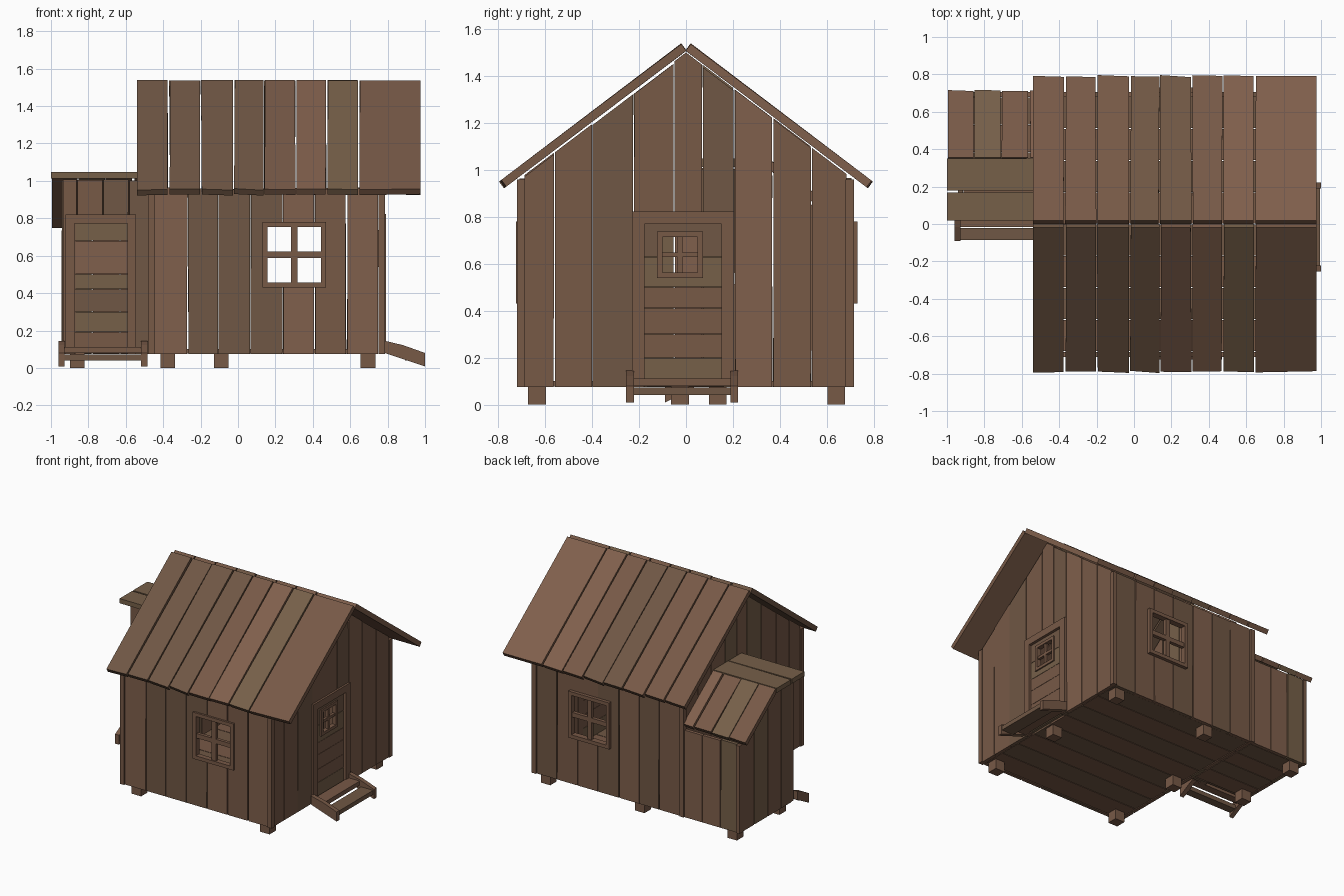
import bpy, bmesh, random
from mathutils import Vector

if "Cube" in bpy.data.objects:
    bpy.data.objects.remove(bpy.data.objects["Cube"])

random.seed(4)

# Four weathered wood shades
SHADES = [(0.185, 0.100, 0.062), (0.160, 0.095, 0.058), (0.215, 0.115, 0.072), (0.180, 0.115, 0.066)]
MATS = []
for i, c in enumerate(SHADES):
    m = bpy.data.materials.new(f"wood_{i}")
    m.diffuse_color = (*c, 1)
    m.use_nodes = True
    m.node_tree.nodes["Principled BSDF"].inputs["Base Color"].default_value = m.diffuse_color
    MATS.append(m)


def on_x(u, z, d): return Vector((d, u, z))   # wall facing along x, u = y
def on_y(u, z, d): return Vector((u, d, z))   # wall facing along y, u = x
def jit(a): return random.uniform(-a, a)


class Part:
    """Collects planks into one named object."""
    def __init__(self, name):
        self.name, self.bm = name, bmesh.new()

    def prism(self, pts, off, shade=None):
        s = random.choice([0, 0, 1, 2, 3]) if shade is None else shade
        lo = [self.bm.verts.new(p) for p in pts]
        hi = [self.bm.verts.new(Vector(p) + Vector(off)) for p in pts]
        n = len(lo)
        fs = [self.bm.faces.new(lo), self.bm.faces.new(hi[::-1])]
        fs += [self.bm.faces.new((lo[i], lo[(i + 1) % n], hi[(i + 1) % n], hi[i])) for i in range(n)]
        for f in fs:
            f.material_index = s

    def slab(self, fn, pts, d0, d1, shade=None):
        self.prism([fn(u, z, d0) for u, z in pts], fn(0, 0, d1 - d0), shade)

    def box(self, fn, u0, u1, z0, z1, d0, d1, shade=None):
        self.slab(fn, [(u0, z0), (u1, z0), (u1, z1), (u0, z1)], d0, d1, shade)

    def done(self, hole=None):
        bmesh.ops.recalc_face_normals(self.bm, faces=self.bm.faces)
        me = bpy.data.meshes.new(self.name)
        self.bm.to_mesh(me)
        ob = bpy.data.objects.new(self.name, me)
        bpy.context.collection.objects.link(ob)
        for m in MATS:
            me.materials.append(m)
        if hole:   # cut an opening and bake it in
            cut = Part("cutter")
            cut.box(*hole, shade=0)
            c = cut.done()
            c.hide_render = True
            mod = ob.modifiers.new("opening", 'BOOLEAN')
            mod.object, mod.operation, mod.solver = c, 'DIFFERENCE', 'EXACT'
            dg = bpy.context.evaluated_depsgraph_get()
            ob.data = bpy.data.meshes.new_from_object(ob.evaluated_get(dg))
            ob.modifiers.clear()
            bpy.data.objects.remove(c)
        return ob


def wall(name, fn, edges, d0, d1, top, kinks=(), hole=None):
    """Vertical planks between edges, cut to a top line."""
    p = Part(name)
    for a, b in zip(edges, edges[1:]):
        g = [random.uniform(0.0008, 0.005) for _ in range(4)]
        ks = [k for k in kinks if a + 0.01 < k < b - 0.01]
        drop = random.uniform(0, 0.012)
        tops = [(u, top(u) - drop) for u in [b - g[1]] + ks[::-1] + [a + g[0]]]
        p.slab(fn, [(a + g[2], 0.075), (b - g[3], 0.075)] + tops, d0, d1)
    p.done(hole and (fn, *hole, min(d0, d1) - 0.1, max(d0, d1) + 0.1))


def frame(name, fn, u0, u1, z0, z1, w, d0, d1, bars=0, sill=True):
    """Rectangular trim, optionally with a cross of bars."""
    p = Part(name)
    p.box(fn, u0, u0 + w, z0, z1, d0, d1, 0)
    p.box(fn, u1 - w, u1, z0, z1, d0, d1, 0)
    p.box(fn, u0 + w, u1 - w, z1 - w, z1, d0, d1, 0)
    if sill:
        p.box(fn, u0 + w, u1 - w, z0, z0 + w, d0, d1, 0)
    if bars:
        um, zm, e = (u0 + u1) / 2, (z0 + z1) / 2, (d1 - d0) * 0.2
        p.box(fn, um - bars / 2, um + bars / 2, z0 + w, z1 - w, d0 + e, d1 - e, 0)
        p.box(fn, u0 + w, um - bars / 2, zm - bars / 2, zm + bars / 2, d0 + e, d1 - e, 0)
        p.box(fn, um + bars / 2, u1 - w, zm - bars / 2, zm + bars / 2, d0 + e, d1 - e, 0)
    p.done()


def door(name, fn, u0, u1, zs, d0, d1, hole=None):
    p = Part(name)
    for a, b in zip(zs, zs[1:]):
        p.box(fn, u0, u1, a + 0.001, b - 0.001, d0, d1)
    p.done(hole and (fn, *hole, d0 - 0.1, d1 + 0.1))


def steps(name, run, u0, u1, d0, d1):
    """Sloping stringers with two treads; run maps (distance, z, side)."""
    p = Part(name)
    L = d1 - d0
    for s in (u0, u1 - 0.033):
        p.slab(run, [(d0, 0.08), (d1, 0.008), (d1, 0.08), (d0 + L * 0.45, 0.122), (d0, 0.145)], s, s + 0.033, 0)
    p.box(run, d0, d0 + L * 0.45, 0.08, 0.112, u0 + 0.033, u1 - 0.033, 0)
    p.box(run, d0 + L * 0.5, d1 - L * 0.03, 0.04, 0.072, u0 + 0.033, u1 - 0.033, 1)
    p.done()


# Main cabin walls
gable = lambda y: 1.502 - 0.756 * abs(y)
eave = lambda x: 0.965
X = [-0.445, -0.27, -0.105, 0.065, 0.24, 0.41, 0.58, 0.752]
Y = [-0.69, -0.56, -0.40, -0.225, -0.05, 0.07, 0.205, 0.37, 0.535, 0.685]
WIN = (0.15, 0.45, 0.45, 0.76)
wall("front_wall", on_y, X, -0.71, -0.685, eave, hole=WIN)
wall("back_wall", on_y, X, 0.68, 0.705, eave, hole=WIN)
wall("right_gable_wall", on_x, Y, 0.752, 0.777, gable, (0,), (-0.18, 0.16, 0.0, 0.775))
wall("left_gable_wall", on_x, Y, -0.47, -0.445, gable, (0,))

# Corner posts
p = Part("corner_posts")
for x in (-0.48, 0.75):
    for y in (-0.72, 0.68):
        p.box(on_y, x, x + 0.035, 0.075, 0.96, y, y + 0.035, 0)
p.box(on_y, -0.945, -0.915, 0.075, 0.735, 0.68, 0.713, 0)
p.done()

# Windows on the front and back
frame("front_window", on_y, 0.13, 0.47, 0.43, 0.78, 0.027, -0.725, -0.685, 0.034)
frame("back_window", on_y, 0.13, 0.47, 0.43, 0.78, 0.027, 0.685, 0.73, 0.034)

# Main door with small window
frame("door_frame", on_x, -0.23, 0.205, 0.08, 0.822, 0.053, 0.75, 0.792, sill=False)
door("door", on_x, -0.177, 0.152, [0.085, 0.2, 0.3, 0.41, 0.5, 0.63, 0.77], 0.752, 0.771, (-0.11, 0.06, 0.555, 0.72))
frame("door_window", on_x, -0.123, 0.072, 0.54, 0.737, 0.022, 0.747, 0.781, 0.02)
steps("door_steps", lambda u, z, d: Vector((u, d, z)), -0.255, 0.222, 0.785, 1.0)

# Side annex walls
lean = lambda y: min(1.012, 0.998 - 0.74 * (y - 0.35))
AX = [-0.94, -0.86, -0.72, -0.585, -0.472]
wall("annex_front_wall", on_y, AX, 0.06, 0.085, lambda x: 1.012, hole=(-0.87, -0.585, 0.0, 0.775))
wall("annex_back_wall", on_y, [-0.918, -0.78, -0.63, -0.478], 0.68, 0.705, lambda x: 0.74)
wall("annex_side_wall", on_x, [0.086, 0.21, 0.37, 0.53, 0.68], -0.94, -0.915, lean, (0.335,))
frame("annex_door_frame", on_y, -0.922, -0.545, 0.075, 0.82, 0.047, 0.035, 0.085, sill=False)
door("annex_door", on_y, -0.876, -0.591, [0.085, 0.19, 0.3, 0.42, 0.5, 0.68, 0.775], 0.065, 0.082)
steps("annex_steps", lambda u, z, d: Vector((d, -u, z)), -0.96, -0.485, -0.045, 0.09)


# Sloped roof planks running from ridge to eave
def roof(name, edges, ridge, eave_pt, off):
    p = Part(name)
    r, e = Vector((0, *ridge)), Vector((0, *eave_pt))
    for i, (a, b) in enumerate(zip(edges, edges[1:])):
        first, last = i == 0, i == len(edges) - 2
        g = [random.uniform(0.001, 0.007) for _ in range(4)]
        if first:
            g[0] = g[3] = 0
        if last:
            g[1] = g[2] = 0
        k = [e + (r - e) * random.uniform(0, 0.016) for _ in range(2)]
        ax = lambda x, v: v + Vector((x, 0, 0))
        lift = Vector((0, 0, jit(0.003)))
        p.prism([ax(a + g[0], r) + lift, ax(b - g[1], r) + lift, ax(b - g[2], k[0]), ax(a + g[3], k[1])], off)
    p.done()


RX = [-0.54, -0.37, -0.2, -0.022, 0.138, 0.31, 0.475, 0.645, 0.975]
roof("roof_front", RX, (-0.02, 1.537), (-0.797, 0.95), (0, 0.021, -0.029))
roof("roof_back", RX, (0.02, 1.537), (0.797, 0.95), (0, -0.021, -0.029))
roof("annex_roof_slope", [-0.995, -0.855, -0.71, -0.56, -0.475], (0.355, 1.043), (0.716, 0.775), (0, -0.02, -0.028))
p = Part("annex_roof_top")
for a, b in ((0.018, 0.172), (0.178, 0.352)):
    p.prism([(-1, a + jit(.005), 1.013), (-0.475, a, 1.013), (-0.475, b, 1.013), (-1, b + jit(.005), 1.013)], (0, 0, 0.035), 3)
p.done()

# Floor boards
p = Part("floor")
for i in range(8):
    a = -0.68 + i * 0.17
    p.box(on_x, a + 0.002, a + 0.168, 0.076, 0.1, -0.44, 0.748, i % 2)
for i in range(4):
    a = 0.09 + i * 0.147
    p.box(on_x, a + 0.002, a + 0.145, 0.076, 0.1, -0.912, -0.475, i % 2)
p.done()

# Foundation blocks
p = Part("foundation_blocks")
for x, y in ((-0.375, -0.635), (0.695, -0.635), (0.695, -0.025), (0.695, 0.64), (-0.375, -0.025),
             (-0.09, 0.64), (-0.86, 0.64), (-0.86, 0.135)):
    p.box(on_y, x - 0.039, x + 0.039, 0, 0.077, y - 0.038, y + 0.038, 0)
p.done()
